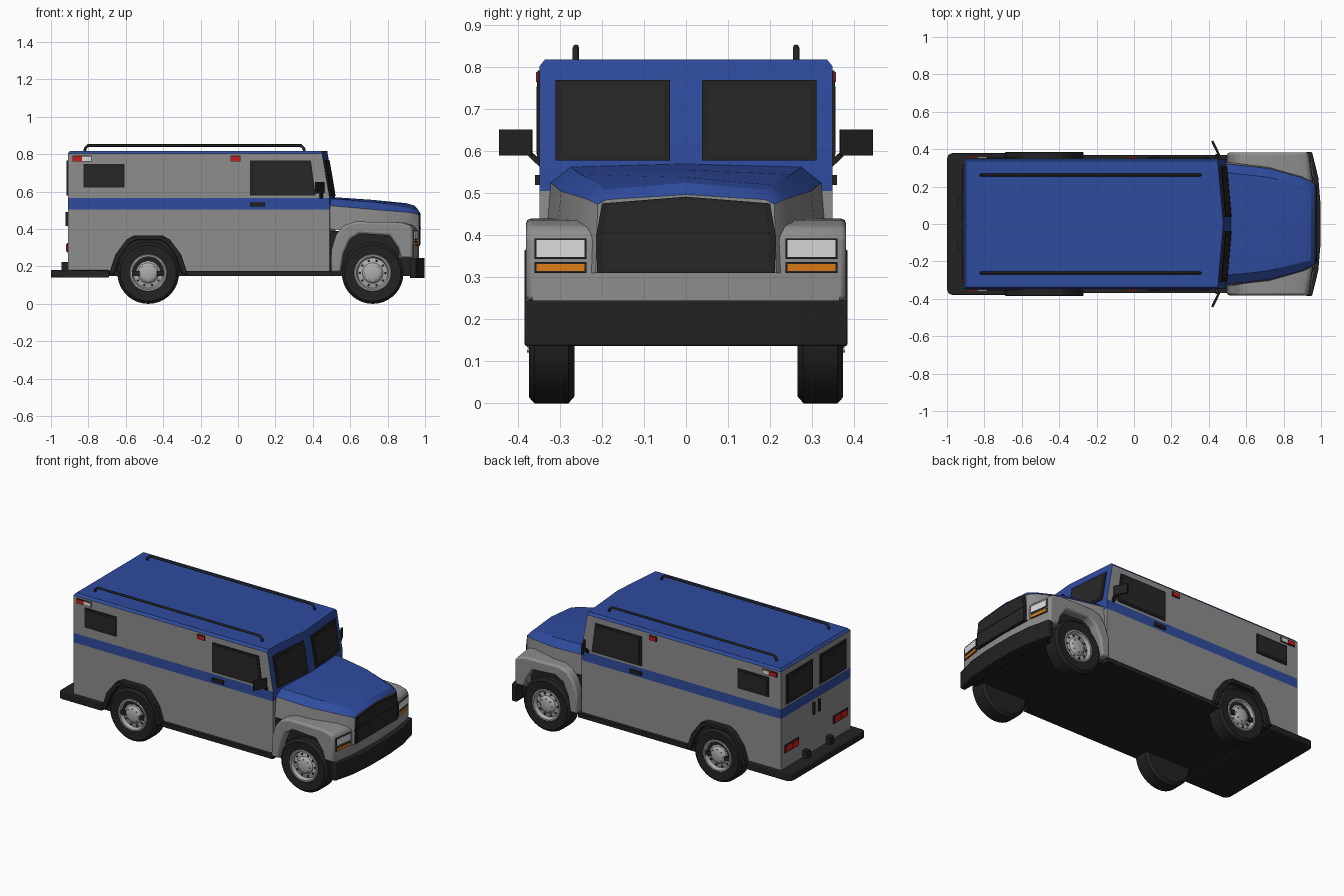
import bpy, bmesh, math
from mathutils import Vector

if "Cube" in bpy.data.objects:
    bpy.data.objects.remove(bpy.data.objects["Cube"])


def material(name, r, g, b):
    m = bpy.data.materials.new(name)
    m.use_nodes = True
    m.diffuse_color = (r, g, b, 1)
    bsdf = m.node_tree.nodes["Principled BSDF"]
    bsdf.inputs["Base Color"].default_value = (r, g, b, 1)
    bsdf.inputs["Roughness"].default_value = 0.6
    return m


GREY = material("body grey", .27, .27, .27)
BLUE = material("paint blue", .028, .07, .34)
BLACK = material("trim black", .016, .016, .016)
GLASS = material("dark glass", .02, .02, .021)
RIM = material("rim silver", .42, .42, .42)
WHITE = material("lamp white", .7, .7, .7)
RED = material("lamp red", .6, .012, .012)
ORANGE = material("lamp orange", .72, .2, .008)


def finish(name, bm, mats, bevel=0, angle=35):
    bmesh.ops.recalc_face_normals(bm, faces=bm.faces)
    me = bpy.data.meshes.new(name)
    bm.to_mesh(me)
    bm.free()
    for m in mats:
        me.materials.append(m)
    me.shade_smooth()
    me.set_sharp_from_angle(angle=math.radians(angle))
    ob = bpy.data.objects.new(name, me)
    bpy.context.collection.objects.link(ob)
    if bevel:
        mod = ob.modifiers.new("bevel", "BEVEL")
        mod.width, mod.segments, mod.limit_method = bevel, 2, "ANGLE"
    return ob


def prism(name, pts, axis, a, b, mat, bevel=0, shift=None):
    """Extrude a 2D outline along an axis; shift(co) may offset x."""
    place = {"x": lambda p, d: (d, p[0], p[1]),
             "y": lambda p, d: (p[0], d, p[1]),
             "z": lambda p, d: (p[0], p[1], d)}[axis]
    bm = bmesh.new()
    lo, hi = [[bm.verts.new(place(p, d)) for p in pts] for d in (a, b)]
    bm.faces.new(lo)
    bm.faces.new(hi)
    for i in range(len(pts)):
        j = (i + 1) % len(pts)
        bm.faces.new((lo[i], lo[j], hi[j], hi[i]))
    if shift:
        for v in bm.verts:
            v.co.x += shift(v.co)
    return finish(name, bm, [mat], bevel)


def rect(a0, b0, a1, b1):
    return [(a0, b0), (a1, b0), (a1, b1), (a0, b1)]


def flip(pts, s):
    return [(p[0] * s, p[1]) for p in pts]


def loft(name, rings, mats, rule, closed, bevel=0):
    """Skin a list of rings; rule(ring, segment) picks the material."""
    bm = bmesh.new()
    vs = [[bm.verts.new(p) for p in r] for r in rings]
    n = len(rings[0])
    for k in range(len(vs) - 1):
        for i in range(n if closed else n - 1):
            j = (i + 1) % n
            f = bm.faces.new((vs[k][i], vs[k][j], vs[k + 1][j], vs[k + 1][i]))
            f.material_index = rule(k, i)
    for k, ring in ((0, vs[0]), (len(vs) - 1, vs[-1])):
        bm.faces.new(ring).material_index = rule(k, -1)
    return finish(name, bm, mats, bevel, 25)


# Cab and cargo box, with a raked split windscreen wall
def screen_x(y, z):
    rake = max(0, z - .565) * .17
    return .49 - rake + .03 * (1 - abs(y) / .35)


rings = []
for z, inset in ((.16, 0), (.505, 0), (.565, 0), (.803, 0), (.818, .012)):
    w = .348 - inset
    back = -.91 + inset
    rings.append([(back, -w, z), (screen_x(w, z), -w, z), (screen_x(0, z), 0, z),
                  (screen_x(w, z), w, z), (back, w, z)])
loft("body_shell", rings, [GREY, BLUE],
     lambda k, i: 1 if k in (1, 3, 4) or (k == 2 and i in (1, 2)) else 0, True)

# Hood: crowned top, chamfered shoulders, grey sides
sections = ((.49, .572, .275, .563, .322, .525, .332, .40),
            (.72, .556, .25, .545, .297, .505, .31, .38),
            (.90, .538, .205, .52, .248, .49, .26, .34),
            (.945, .525, .195, .508, .228, .483, .235, .31),
            (.968, .497, .188, .485, .21, .474, .215, .31))
hood = []
for x, zt, yb, zb, yc, zc, yd, zd in sections:
    half = [(yb, zb), (yc, zc), (yd, zd)]
    hood.append([(x, -y, z) for y, z in reversed(half)] + [(x, 0, zt)]
                + [(x, y, z) for y, z in half])
loft("hood", hood, [GREY, BLUE], lambda k, i: 1 if 1 <= i <= 4 else 0, False)


# Nose, grille and bumpers
def sweep(co):
    return -.14 * max(0, abs(co.y) - .2) if co.x > .8 else 0


prism("nose_panel", [(.86, -.365), (.937, -.365), (.96, -.2), (.968, 0),
                     (.96, .2), (.937, .365), (.86, .365)], "z", .245, .32, GREY)
outline = [(-.212, .31), (.212, .31), (.213, .40), (.2, .476),
           (0, .492), (-.2, .476), (-.213, .40)]
prism("grille", outline, "x", .95, .974, BLACK)
prism("grille_mesh", [(y * .93, .4 + (z - .4) * .93) for y, z in outline],
      "x", .96, .977, GLASS)
prism("grille_bar", rect(-.2, .402, .2, .408), "x", .97, .979, BLACK)
prism("front_bumper", [(.92, -.384), (.952, -.384), (.985, -.25), (.998, -.1),
                       (.998, .1), (.985, .25), (.952, .384), (.92, .384)],
      "z", .137, .245, BLACK, .004)
prism("rear_bumper", [(-.69, -.38), (-.97, -.38), (-.991, -.371), (-1, -.35),
                      (-1, .35), (-.991, .371), (-.97, .38), (-.69, .38)],
      "z", .14, .18, BLACK, .004)
prism("chassis_floor", rect(-.7, -.368, .5, .368), "z", .148, .176, BLACK)
prism("engine_bay", rect(.48, -.325, .93, .325), "z", .148, .39, BLACK)

# Outlines shared by both sides
fender = [(.497, .17), (.499, .29), (.525, .37), (.565, .42), (.625, .44), (.89, .436),
          (.945, .42), (.96, .395), (.96, .245), (.895, .245), (.88, .30), (.835, .365),
          (.65, .375), (.60, .345), (.565, .27), (.55, .17)]
arch = [(-.69, .16), (-.655, .265), (-.595, .345), (-.555, .366),
        (-.405, .366), (-.365, .345), (-.305, .265), (-.27, .16)]
arch_ring = arch + [(-.48 + (x + .48) * .86, .16 + (z - .16) * .88)
                    for x, z in reversed(arch)]
tyre = [(0, .265), (.148, .265), (.165, .28), (.165, .36), (.15, .374), (.1, .37),
        (.096, .374), (.088, .374), (.08, .352), (.055, .358), (.046, .37),
        (.03, .376), (0, .376)]


def wheel(name, cx, s, cz=.165):
    bm = bmesh.new()
    n = 36
    prev = None
    for k, (r, y) in enumerate(tyre):
        count = n if r else 1
        ring = [bm.verts.new((cx + r * math.cos(math.tau * i / n), y * s,
                              cz + r * math.sin(math.tau * i / n)))
                for i in range(count)]
        if prev:
            for i in range(n):
                j = (i + 1) % n
                quad = [prev[i % len(prev)], prev[j % len(prev)],
                        ring[j % count], ring[i % count]]
                f = bm.faces.new(list(dict.fromkeys(quad)))
                f.material_index = 1 if k > 5 else 0
        prev = ring
    finish(name, bm, [BLACK, RIM])
    # Ring of rim holes and wheel nuts
    for label, count, dist, rad, y, mat in (("hole", 10, .068, .007, .358, BLACK),
                                            ("nut", 8, .04, .004, .378, RIM)):
        bm = bmesh.new()
        for i in range(count):
            a = math.tau * i / count
            centre = Vector((cx + dist * math.cos(a), 0, cz + dist * math.sin(a)))
            pts = [centre + Vector((rad * math.cos(t * math.tau / 8), 0,
                                    rad * math.sin(t * math.tau / 8))) for t in range(8)]
            lo, hi = [[bm.verts.new((p.x, d * s, p.z)) for p in pts] for d in (y - .015, y)]
            bm.faces.new(hi)
            for t in range(8):
                bm.faces.new((lo[t], lo[t - 1], hi[t - 1], hi[t]))
        finish(name + "_" + label + "s", bm, [mat])


for side, s in (("left", 1), ("right", -1)):
    def part(name, pts, a, b, mat, bevel=0, shift=None):
        prism(side + "_" + name, pts, "y", a * s, b * s, mat, bevel, shift)

    def face(name, r, a, b, mat, shift=None):
        prism(side + "_" + name, flip(rect(*r), s), "x", a, b, mat, 0, shift)

    # Wheels, fenders and arches
    wheel(side + "_front_wheel", .72, s)
    wheel(side + "_rear_wheel", -.48, s)
    part("fender", fender, .2, .381, GREY, .012, sweep)
    part("rear_arch", arch_ring, .34, .384, BLACK, .003)
    part("rear_arch_liner", arch, .34, .356, BLACK)

    # Side glass, lamps and door handle
    door = [(.065, .58), (.415, .58), (.39, .766), (.065, .766)]
    part("door_window_frame", door, .34, .354, BLACK)
    part("door_window", [(.24 + (x - .24) * .92, .673 + (z - .673) * .87)
                         for x, z in door], .34, .356, GLASS)
    part("rear_side_window_frame", rect(-.827, .623, -.608, .747), .34, .354, BLACK)
    part("rear_side_window", rect(-.815, .635, -.62, .735), .34, .356, GLASS)
    part("door_handle", rect(.065, .52, .145, .543), .34, .359, BLACK)
    for name, x, mat in (("rear_marker", -.882, RED), ("side_lamp", -.833, WHITE),
                         ("mid_marker", -.037, RED)):
        part(name + "_frame", rect(x - .003, .762, x + .05, .792), .34, .353, BLACK)
        part(name, rect(x, .765, x + .047, .789), .34, .357, mat)

    # Windscreen panes
    def on_screen(co):
        return screen_x(co.y, co.z)
    face("windscreen_frame", (.038, .578, .31, .77), -.01, .007, BLACK, on_screen)
    face("windscreen", (.054, .594, .294, .754), -.01, .009, GLASS, on_screen)

    # Headlamp and indicator
    for name, z0, z1, mat in (("headlamp", .348, .389, WHITE),
                              ("indicator", .315, .332, ORANGE)):
        face(name + "_frame", (.237, z0 - .004, .361, z1 + .004), .94, .964, BLACK, sweep)
        face(name, (.242, z0, .356, z1), .94, .967, mat, sweep)

    # Rear doors: window, handle, tail lamps, step block
    face("rear_window_frame", (.035, .58, .3, .766), -.916, -.9, BLACK)
    face("rear_window", (.05, .595, .285, .751), -.918, -.9, GLASS)
    face("rear_handle", (.02, .415, .034, .49), -.922, -.9, BLACK)
    face("tail_lamp_frame", (.175, .275, .315, .325), -.915, -.9, BLACK)
    for k in range(2):
        y = .18 + k * .068
        face("tail_lamp_" + str(k + 1), (y, .281, y + .06, .319), -.919, -.9, RED)
    face("step_block", (.1, .17, .135, .225), -.945, -.905, BLACK)

    # Mirror on its arm
    prism(side + "_mirror", [(x, y * s) for x, y in ((.412, .442), (.424, .446),
                                                     (.462, .368), (.45, .364))],
          "z", .59, .652, BLACK, .002)
    prism(side + "_mirror_arm", flip([(.34, .555), (.34, .575), (.375, .605),
                                      (.375, .588)], s), "x", .435, .455, BLACK)

    # Roof rail
    cu = bpy.data.curves.new(side + "_roof_rail", "CURVE")
    cu.dimensions, cu.bevel_depth, cu.bevel_resolution = "3D", .0075, 2
    cu.use_fill_caps = True
    path = [(-.82, .81), (-.817, .832), (-.8, .847), (.335, .847), (.352, .832), (.355, .81)]
    sp = cu.splines.new("POLY")
    sp.points.add(len(path) - 1)
    for p, (x, z) in zip(sp.points, path):
        p.co = (x, .262 * s, z, 1)
    cu.materials.append(BLACK)
    bpy.context.collection.objects.link(bpy.data.objects.new(side + "_roof_rail", cu))
